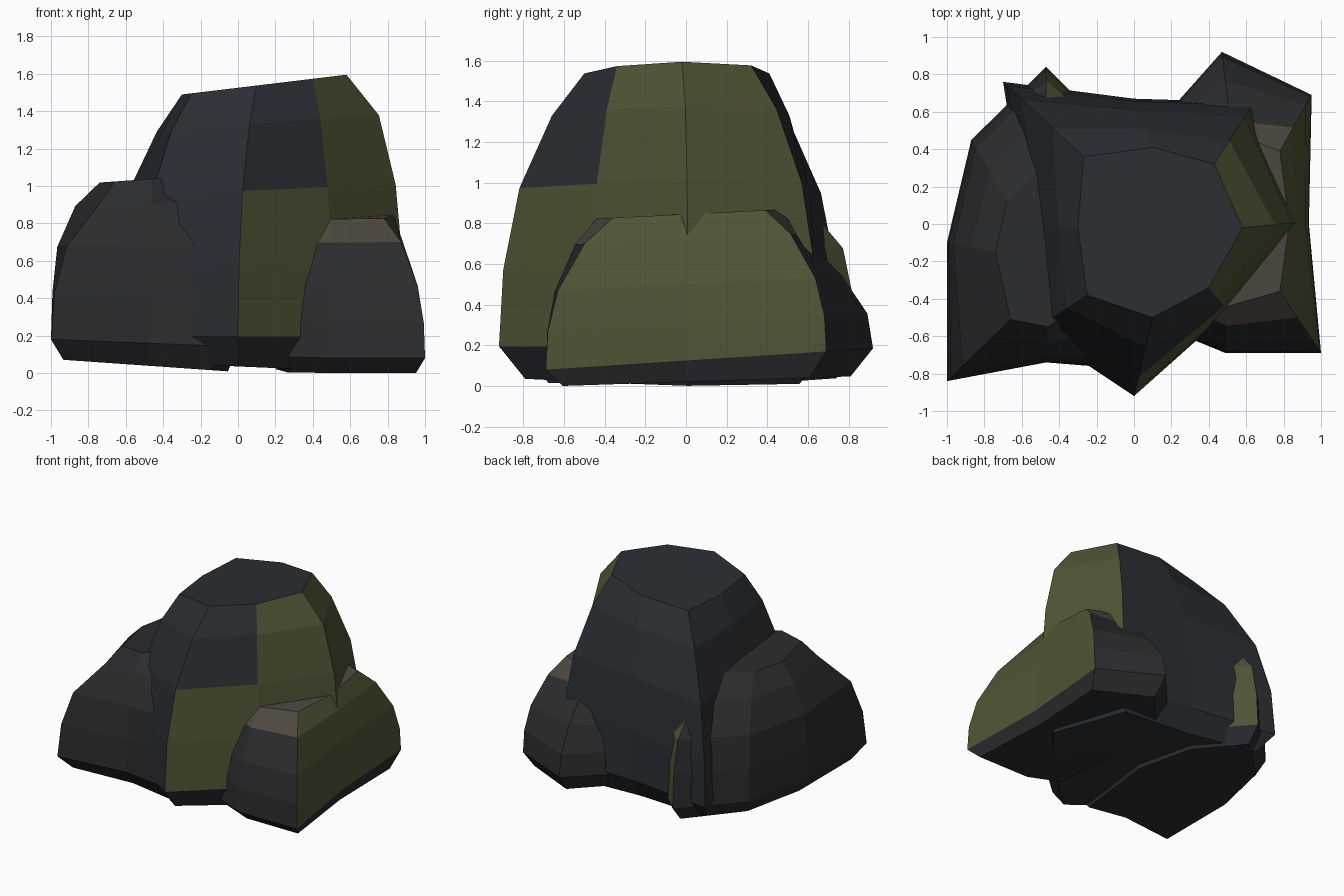
import bpy, bmesh

if "Cube" in bpy.data.objects:
    bpy.data.objects.remove(bpy.data.objects["Cube"])

def material(name, rgb):
    m = bpy.data.materials.new(name)
    m.diffuse_color = (*rgb, 1)
    m.use_nodes = True
    m.node_tree.nodes["Principled BSDF"].inputs["Base Color"].default_value = m.diffuse_color
    return m

SLATE = material("slate", (0.023, 0.028, 0.033))
STONE = material("stone", (0.024, 0.025, 0.028))
MOSS = material("moss", (0.078, 0.088, 0.034))
EARTH = material("earth", (0.076, 0.064, 0.052))

def rock(name, columns, profile, z_top, z_low, z_base, centre, inset, mats, paint, taper={}):
    """Faceted boulder: each column runs from a flared foot point up to a cap point.
    columns: (cap x, cap y, foot x, foot y); profile: (flare, height fraction);
    taper: column index -> exponent that makes that corner slope more evenly."""
    bm = bmesh.new()
    rings = [[]]
    for tx, ty, fx, fy in columns:          # undercut base ring
        x = centre[0] + (fx - centre[0]) * inset
        y = centre[1] + (fy - centre[1]) * inset
        rings[0].append(bm.verts.new((x, y, z_base(x, y))))
    for flare, h in profile:                # side rings
        ring = []
        for k, (tx, ty, fx, fy) in enumerate(columns):
            zl, zt, r = z_low(fx, fy), z_top(tx, ty), flare ** taper.get(k, 1)
            ring.append(bm.verts.new((tx + (fx - tx) * r,
                                      ty + (fy - ty) * r, zl + (zt - zl) * h)))
        rings.append(ring)
    n = len(columns)
    for lv in range(len(rings) - 1):
        a, b = rings[lv], rings[lv + 1]
        for i in range(n):
            j = (i + 1) % n
            f = bm.faces.new((a[i], a[j], b[j], b[i]))
            f.material_index = paint(lv, i)
    bm.faces.new(rings[0][::-1])
    cap = bm.faces.new(rings[-1])
    cap.material_index = paint(len(rings), -1)
    bmesh.ops.recalc_face_normals(bm, faces=bm.faces)
    me = bpy.data.meshes.new(name)
    bm.to_mesh(me)
    bm.free()
    for m in mats:
        me.materials.append(m)
    ob = bpy.data.objects.new(name, me)
    bpy.context.collection.objects.link(ob)
    return ob

# Tall central boulder, mossy on its right side (columns anticlockwise from the front)
rock("main_boulder",
     [(0.10, -0.50, 0.00, -0.92), (0.40, -0.34, 0.505, -0.47),
      (0.58, -0.02, 0.89, 0.01), (0.43, 0.32, 0.64, 0.65),
      (0.10, 0.41, 0.00, 0.67), (-0.27, 0.36, -0.70, 0.76),
      (-0.30, -0.02, -0.58, 0.00), (-0.25, -0.38, -0.53, -0.565)],
     [(1, 0), (0.95, 0.28), (0.76, 0.58), (0.38, 0.845), (0, 1)],
     lambda x, y: 1.525 + 0.12 * x, lambda x, y: 0.195, lambda x, y: 0.035 - 0.045 * x,
     (0, 0), 0.86, [SLATE, MOSS],
     lambda lv, i: int(lv > 0 and (i in (1, 2) or (i == 0 and lv < 3))),
     {2: 0.6})

# Left boulder, its back corner poking out behind the central one
rock("left_boulder",
     [(-0.66, -0.51, -1.00, -0.84), (-0.46, -0.55, -0.47, -0.74),
      (-0.20, -0.36, -0.10, -0.77), (-0.10, 0.00, 0.00, 0.00),
      (-0.20, 0.30, -0.13, 0.50), (-0.47, 0.32, -0.47, 0.84),
      (-0.68, 0.12, -0.87, 0.45), (-0.74, -0.15, -1.00, -0.10)],
     [(1, 0), (0.97, 0.3), (0.87, 0.59), (0.5, 0.85), (0, 1)],
     lambda x, y: 1.07 + 0.07 * x, lambda x, y: 0.14 - 0.04 * x,
     lambda x, y: 0.005 - 0.07 * x, (-0.45, 0), 0.88, [STONE, MOSS],
     lambda lv, i: int(lv > 0 and i == 4), {0: 2.0})

# Low right boulder, mossy outer side and earthy top
def right_paint(lv, i):
    if i == -1 or (lv == 4 and i in (0, 1, 4)):
        return 2
    return int(lv > 0 and i in (2, 3))

rock("right_boulder",
     [(0.37, -0.38, 0.22, -0.58), (0.50, -0.44, 0.49, -0.69),
      (0.78, -0.36, 1.00, -0.69), (0.83, 0.00, 0.935, 0.00),
      (0.78, 0.39, 0.95, 0.69), (0.52, 0.49, 0.47, 0.92),
      (0.35, 0.40, 0.15, 0.56), (0.30, 0.00, 0.15, 0.00)],
     [(1, 0), (0.97, 0.25), (0.82, 0.52), (0.42, 0.83), (0, 1)],
     lambda x, y: 0.845 + 0.05 * y, lambda x, y: 0.125 + 0.065 * y,
     lambda x, y: 0.02 + 0.033 * y, (0.6, 0), 0.88, [STONE, MOSS, EARTH],
     right_paint, {5: 2.2})
